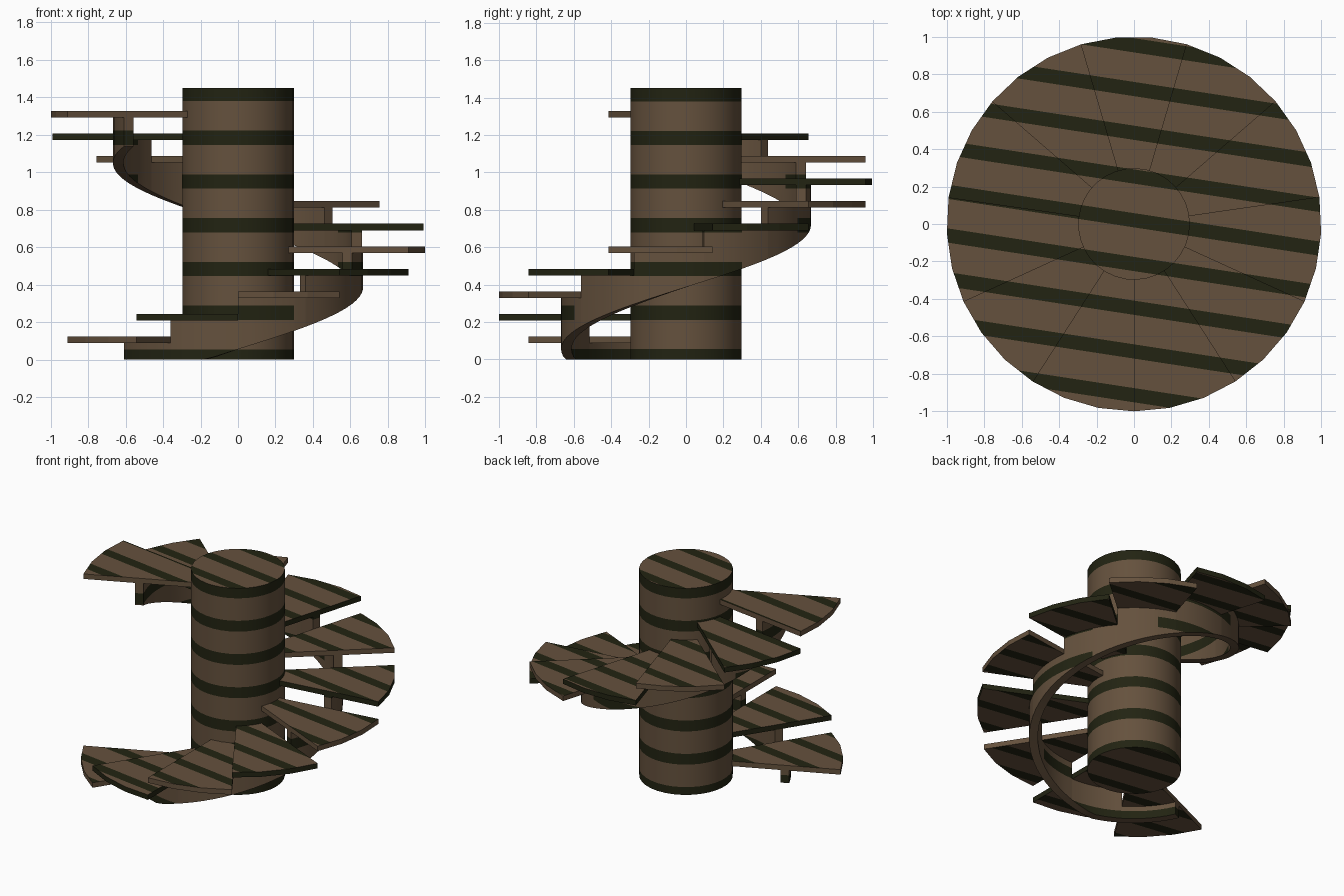
import bpy, bmesh, math
from mathutils import Vector

if "Cube" in bpy.data.objects:
    bpy.data.objects.remove(bpy.data.objects["Cube"])

PERIOD, HALF = 0.2335, 0.038      # stripe spacing and half width
Z0, Y0, SLOPE = 0.0165, 0.02, 0.153
STEPS = 11
DA = 2 * math.pi / STEPS
START = math.radians(270) - 2 * DA  # angle where the lowest tread begins
RISE = 0.1205


def material(name, col):
    m = bpy.data.materials.new(name)
    m.diffuse_color = (*col, 1)
    m.use_nodes = True
    m.node_tree.nodes["Principled BSDF"].inputs["Base Color"].default_value = m.diffuse_color
    return m


MATS = [material("brown_wood", (0.13, 0.083, 0.047)),
        material("dark_stripe", (0.016, 0.017, 0.006))]


def striped(v, offset):
    return abs((v - offset + PERIOD / 2) % PERIOD - PERIOD / 2) < HALF


def cut(bm, faces_ok, co, no):
    faces = [f for f in bm.faces if faces_ok(f)]
    geom = set(faces)
    for f in faces:
        geom.update(f.edges)
        geom.update(f.verts)
    bmesh.ops.bisect_plane(bm, geom=list(geom), dist=1e-5, plane_co=co, plane_no=no)


def flat(f):
    return abs(f.normal.z) > 0.5


def stripe_flat(bm):
    # diagonal stripes on level faces
    for i in range(-5, 6):
        for s in (-HALF, HALF):
            cut(bm, flat, Vector((0, Y0 + i * PERIOD + s, 0)), Vector((SLOPE, 1, 0)).normalized())
    for f in bm.faces:
        if flat(f):
            c = f.calc_center_median()
            f.material_index = int(striped(c.y + SLOPE * c.x, Y0))


def stripe_sides(bm):
    # level bands round upright faces
    for i in range(0, 7):
        for s in (-HALF, HALF):
            cut(bm, lambda f: not flat(f), Vector((0, 0, Z0 + i * PERIOD + s)), Vector((0, 0, 1)))
    for f in bm.faces:
        if not flat(f):
            f.material_index = int(striped(f.calc_center_median().z, Z0))


def finish(bm, name, smooth=False):
    me = bpy.data.meshes.new(name)
    bm.to_mesh(me)
    bm.free()
    ob = bpy.data.objects.new(name, me)
    bpy.context.collection.objects.link(ob)
    for m in MATS:
        me.materials.append(m)
    if smooth:
        bpy.ops.object.select_all(action='DESELECT')
        ob.select_set(True)
        bpy.context.view_layer.objects.active = ob
        bpy.ops.object.shade_smooth_by_angle(angle=math.radians(30))
    return ob


def prism(points, z0, z1):
    bm = bmesh.new()
    f = bm.faces.new([bm.verts.new((x, y, z0)) for x, y in points])
    top = bmesh.ops.extrude_face_region(bm, geom=[f])["geom"]
    for v in top:
        if isinstance(v, bmesh.types.BMVert):
            v.co.z = z1
    bmesh.ops.recalc_face_normals(bm, faces=bm.faces[:])
    bm.normal_update()
    return bm


def polar(r, a):
    return (r * math.cos(a), r * math.sin(a))


# central column
bm = prism([polar(0.298, i * math.tau / 33) for i in range(33)], 0, 1.45)
stripe_flat(bm)
stripe_sides(bm)
finish(bm, "central_column", True)

# wedge treads
for k in range(STEPS):
    angs = [START + (k + j / 3) * DA for j in range(4)]
    pts = [polar(1.0, a) for a in angs] + [polar(0.29, a) for a in reversed(angs)]
    z = 0.088 + k * RISE
    bm = prism(pts, z, z + 0.035)
    stripe_flat(bm)
    for f in bm.faces:
        if not flat(f):
            f.material_index = (k % 2)
    finish(bm, f"tread_{k + 1}")

# curved stringer: helical underside, stepped top meeting each tread
bm = bmesh.new()
RI, RO, SEG = 0.612, 0.668, 6
prev = None
for k in range(STEPS):
    top = 0.088 + k * RISE
    for j in range(SEG + 1):
        a = START + (k + j / SEG) * DA
        low = max(0.0, (a - math.radians(255)) * RISE / DA)
        ring = [bm.verts.new((*polar(r, a), z)) for r, z in
                ((RI, low), (RO, low), (RO, top), (RI, top))]
        if j == 0:
            if prev is None:
                bm.faces.new(ring)
            else:
                bm.faces.new((prev[3], prev[2], ring[2], ring[3]))
        else:
            for p in range(4):
                q = (p + 1) % 4
                bm.faces.new((prev[p], ring[p], ring[q], prev[q]))
        prev = ring
bm.faces.new(prev[::-1])
bmesh.ops.remove_doubles(bm, verts=bm.verts[:], dist=1e-5)
bmesh.ops.recalc_face_normals(bm, faces=bm.faces[:])
bm.normal_update()
for axis in (Vector((1, 0, 0)), Vector((0, 1, 0))):
    for s in (-0.3, 0.3):
        cut(bm, lambda f: not flat(f), axis * s, axis)
stripe_sides(bm)
# bands only show where the stringer crosses the column's width, or at its foot
for f in bm.faces:
    c = f.calc_center_median()
    if c.z > 0.06 and min(abs(c.x), abs(c.y)) > 0.3:
        f.material_index = 0
finish(bm, "curved_stringer", True)
